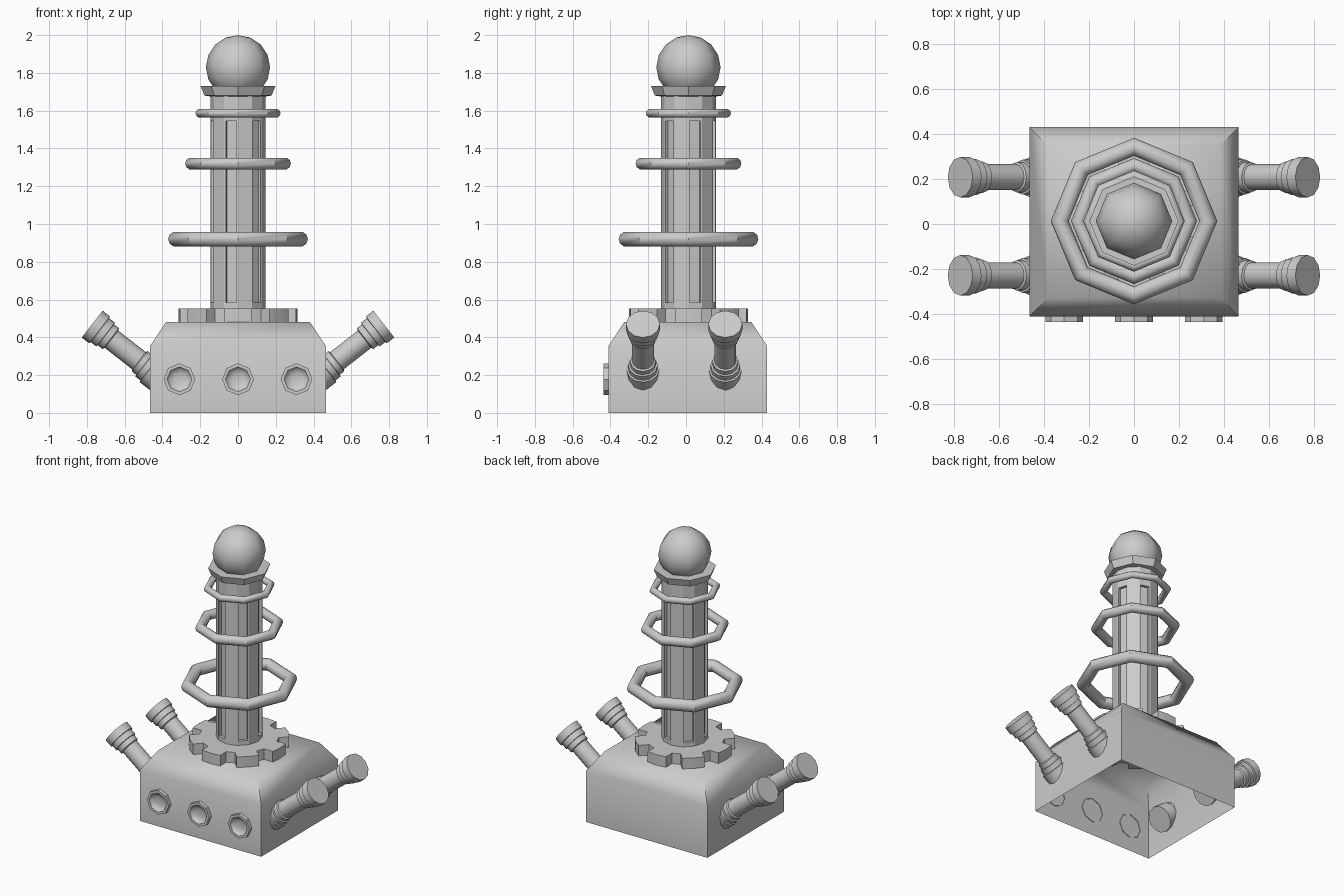
import bpy, bmesh
from math import sin, cos, pi, radians
from mathutils import Matrix, Vector

if "Cube" in bpy.data.objects:
    bpy.data.objects.remove(bpy.data.objects["Cube"])

CY = 0.013  # column axis in y


def finish(name, bm, angle=40, matrix=None):
    bmesh.ops.recalc_face_normals(bm, faces=bm.faces)
    me = bpy.data.meshes.new(name)
    bm.to_mesh(me)
    bm.free()
    ob = bpy.data.objects.new(name, me)
    bpy.context.collection.objects.link(ob)
    if matrix:
        ob.matrix_world = matrix
    bpy.ops.object.select_all(action='DESELECT')
    ob.select_set(True)
    bpy.context.view_layer.objects.active = ob
    bpy.ops.object.shade_smooth_by_angle(angle=radians(angle))
    return ob


def skin(bm, loops, closed=False, cap_start=True, cap_end=True):
    """Bridge equal-length loops of points; returns the side faces."""
    vs = [[bm.verts.new(p) for p in lp] for lp in loops]
    n, faces = len(vs[0]), []
    pairs = list(zip(vs, vs[1:])) + ([(vs[-1], vs[0])] if closed else [])
    for a, b in pairs:
        for i in range(n):
            j = (i + 1) % n
            faces.append(bm.faces.new((a[i], a[j], b[j], b[i])))
    if not closed:
        if cap_start:
            bm.faces.new(vs[0][::-1])
        if cap_end:
            bm.faces.new(vs[-1])
    return faces


def circle(r, z, n):
    return [(r * cos(2 * pi * i / n), r * sin(2 * pi * i / n), z) for i in range(n)]


def lathe(name, profile, n, matrix, closed=False, angle=40, **caps):
    bm = bmesh.new()
    skin(bm, [circle(r, z, n) for r, z in profile], closed, **caps)
    return finish(name, bm, angle, matrix)


axis = Matrix.Translation((0, CY, 0))

# Open-bottomed housing with chamfered top
def rect(inset, z):
    x, y = 0.465 - inset, 0.42 - inset
    return [(sx * x, 0.01 + sy * y, z) for sx, sy in ((-1, -1), (1, -1), (1, 1), (-1, 1))]

bm = bmesh.new()
skin(bm, [rect(0, 0), rect(0, 0.355), rect(0.083, 0.48)], cap_start=False)
finish("base_housing", bm, 60)

# Toothed mounting plate
def gear(z):
    pts = []
    for k in range(8):
        for a, r in ((-13, 0.315), (0, 0.315), (13, 0.315), (16, 0.25), (29, 0.25)):
            t = radians(45 * k + a)
            pts.append((r * cos(t), r * sin(t), z))
    return pts

bm = bmesh.new()
skin(bm, [gear(0.47), gear(0.553)])
finish("mounting_plate", bm, 30, axis)

# Twelve-sided column, every other side a sunken panel
bm = bmesh.new()
sides = skin(bm, [circle(0.146, z, 12) for z in (0.5, 0.575, 1.555, 1.7)])
panels = [f for i, f in enumerate(sides[12:24]) if i % 2 == 0]
bmesh.ops.recalc_face_normals(bm, faces=bm.faces)
bmesh.ops.inset_individual(bm, faces=panels, thickness=0.012, depth=0)
bmesh.ops.inset_individual(bm, faces=panels, thickness=0.001, depth=-0.018)
finish("column", bm, 25, axis)

# Floating octagonal rings
for name, outer, minor, z in (("lower_ring", 0.37, 0.04, 0.92),
                              ("middle_ring", 0.28, 0.032, 1.32),
                              ("upper_ring", 0.225, 0.023, 1.586)):
    prof = [(outer - minor + minor * cos(2 * pi * i / 10), z + minor * sin(2 * pi * i / 10))
            for i in range(10)]
    lathe(name, prof, 8, axis, closed=True)

# Collar and ball on top
lathe("collar", [(0.145, 1.675), (0.178, 1.68), (0.198, 1.73), (0.15, 1.73)], 8, axis)
bm = bmesh.new()
bmesh.ops.create_uvsphere(bm, u_segments=8, v_segments=8, radius=0.17)
finish("top_ball", bm, 60, Matrix.Translation((0, CY, 1.83)))

# Front portholes: octagonal rims with a shallow bowl
for i, x in enumerate((-0.31, 0, 0.31)):
    m = Matrix.Translation((x, -0.41, 0.178)) @ Matrix.Rotation(pi / 2, 4, 'X')
    lathe(f"porthole_{i + 1}",
          [(0.084, -0.004), (0.084, 0.026), (0.066, 0.026), (0.056, 0.012), (0.03, 0.004)],
          8, m, cap_start=False)

# Stepped side arms, profile measured back from the end cap
arm = [(0.09, 0), (0.09, 0.05), (0.08, 0.052), (0.08, 0.09), (0.07, 0.092), (0.07, 0.125),
       (0.058, 0.13), (0.058, 0.315), (0.068, 0.32), (0.068, 0.35), (0.078, 0.352),
       (0.078, 0.385), (0.087, 0.388), (0.087, 0.47)]
for side, sx in (("right", 1), ("left", -1)):
    for place, y in (("front", -0.228), ("back", 0.208)):
        d = Vector((sx * cos(radians(38)), 0, sin(radians(38))))
        m = Matrix.Translation((sx * 0.772, y, 0.47)) @ d.to_track_quat('Z', 'Y').to_matrix().to_4x4()
        lathe(f"{place}_{side}_arm", [(r, -t) for r, t in arm], 12, m)
